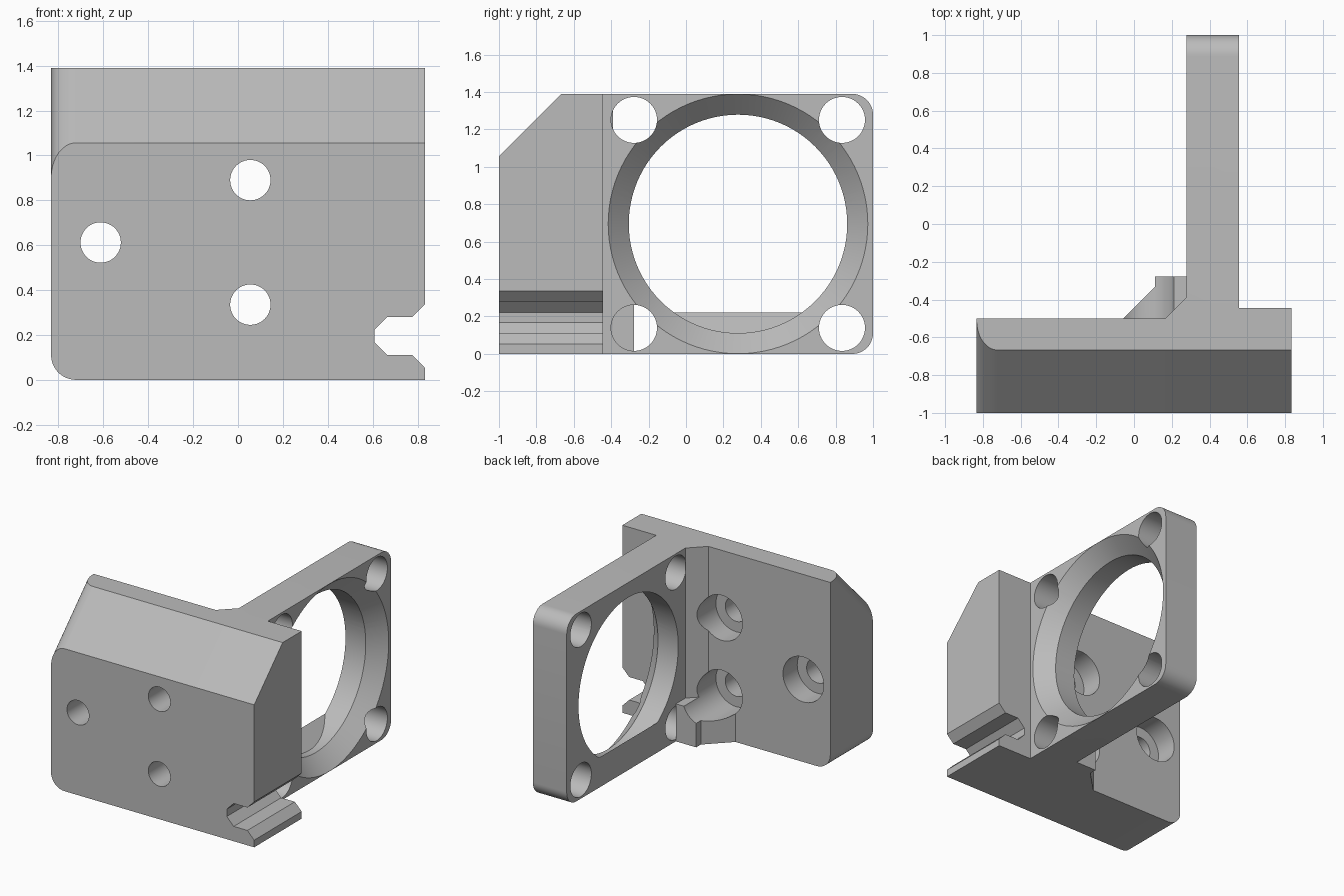
import bpy, bmesh, math
from mathutils import Matrix, Vector

if "Cube" in bpy.data.objects:
    bpy.data.objects.remove(bpy.data.objects["Cube"], do_unlink=True)

H = 1.39          # overall height
W = 0.833         # half width
R = 0.111         # edge rounding

grey = bpy.data.materials.new("plain grey")
grey.use_nodes = True
grey.diffuse_color = (0.5, 0.5, 0.5, 1)
grey.node_tree.nodes["Principled BSDF"].inputs["Base Color"].default_value = (0.5, 0.5, 0.5, 1)


def to_object(name, bm):
    bmesh.ops.recalc_face_normals(bm, faces=bm.faces)
    mesh = bpy.data.meshes.new(name)
    bm.to_mesh(mesh)
    bm.free()
    mesh.materials.append(grey)
    obj = bpy.data.objects.new(name, mesh)
    bpy.context.collection.objects.link(obj)
    return obj


def prism(name, points, axis, lo, hi, round_rule=None):
    """Extrude a profile along an axis; round the edges chosen by a rule."""
    place = {"x": lambda a, b, t: (t, a, b),
             "y": lambda a, b, t: (a, t, b),
             "z": lambda a, b, t: (a, b, t)}[axis]
    bm = bmesh.new()
    base = bm.faces.new([bm.verts.new(place(a, b, lo)) for a, b in points])
    ext = bmesh.ops.extrude_face_region(bm, geom=[base], use_keep_orig=True)
    moved = [g for g in ext["geom"] if isinstance(g, bmesh.types.BMVert)]
    bmesh.ops.translate(bm, verts=moved, vec=Vector(place(0, 0, hi - lo)))
    bmesh.ops.recalc_face_normals(bm, faces=bm.faces)
    if round_rule:
        edges = [e for e in bm.edges if round_rule(e.verts[0].co, e.verts[1].co)]
        bmesh.ops.bevel(bm, geom=edges, offset=R, segments=12, profile=0.5,
                        affect="EDGES", clamp_overlap=False)
    return to_object(name, bm)


def box(name, x, y, z, round_rule=None):
    return prism(name, [(x[0], y[0]), (x[1], y[0]), (x[1], y[1]), (x[0], y[1])],
                 "z", z[0], z[1], round_rule)


def rod(name, axis, a, b, lo, hi, r1, r2=None, segments=48):
    """Cylinder or cone along x (centre y, z) or y (centre x, z)."""
    mid = (lo + hi) / 2
    if axis == "x":
        m = Matrix.Translation((mid, a, b)) @ Matrix.Rotation(math.pi / 2, 4, "Y")
    else:
        m = Matrix.Translation((a, mid, b)) @ Matrix.Rotation(-math.pi / 2, 4, "X")
    bm = bmesh.new()
    bmesh.ops.create_cone(bm, cap_ends=True, segments=segments, radius1=r1,
                          radius2=r1 if r2 is None else r2, depth=hi - lo, matrix=m)
    return to_object(name, bm)


def combine(target, tool, operation):
    mod = target.modifiers.new(tool.name, "BOOLEAN")
    mod.solver = "EXACT"
    mod.operation = operation
    mod.object = tool
    bpy.context.view_layer.update()
    graph = bpy.context.evaluated_depsgraph_get()
    mesh = bpy.data.meshes.new_from_object(target.evaluated_get(graph))
    target.modifiers.clear()
    target.data = mesh
    bpy.data.objects.remove(tool, do_unlink=True)


# Mounting block with sloped top front and rounded outer edges
def block_edges(p, q):
    outer = p.x < -W + 0.01 and q.x < -W + 0.01
    bottom = p.z < 0.01 and q.z < 0.01
    slope = abs(p.z - q.z) > 0.1 and abs(p.y - q.y) > 0.1
    return outer and (bottom or slope)


bracket = prism("fan_bracket",
                [(-1, 0), (-0.5, 0), (-0.5, H), (-0.667, H), (-1, 1.056)],
                "x", -W, W, block_edges)

# Fan frame with rounded far corners
frame = box("fan_frame", (0.278, 0.555), (-0.6, 1), (0, H),
            lambda p, q: min(p.y, q.y) > 0.99 and abs(p.x - q.x) > 0.1)

# Air opening: straight bore with a flared mouth
CY, CZ = 0.278, H / 2
combine(frame, rod("bore", "x", CY, CZ, 0.2, 0.6, 0.584, segments=96), "DIFFERENCE")
combine(frame, rod("flare", "x", CY, CZ, 0.444, 0.565, 0.584, 0.704, segments=96), "DIFFERENCE")

# Screw holes in the frame corners
for sy in (-1, 1):
    for sz in (-1, 1):
        combine(frame, rod("corner_hole", "x", CY + sy * 0.556, CZ + sz * 0.556,
                           0.2, 0.6, 0.123), "DIFFERENCE")

# Small ramp in the bottom of the bore
combine(frame, prism("bore_ramp", [(0.278, 0.222), (0.389, 0.111), (0.389, 0.05), (0.278, 0.05)],
                     "y", -0.1, 0.65), "UNION")

# Join frame, side step, corner gusset and low boss to the block
combine(bracket, frame, "UNION")
combine(bracket, box("side_step", (0.4, W), (-0.6, -0.444), (0, H)), "UNION")
combine(bracket, prism("gusset", [(0.167, -0.5), (0.167, -0.55), (0.33, -0.55),
                                  (0.278, -0.389)], "z", 0, H), "UNION")
combine(bracket, prism("low_boss", [(-0.056, -0.5), (-0.056, -0.55), (0.278, -0.55),
                                    (0.278, -0.278), (0.111, -0.278), (0.111, -0.333)],
                       "z", 0, 0.278), "UNION")

# Counterbored mounting holes, open toward the back
for x, z in ((0.055, 0.335), (0.055, 0.89), (-0.612, 0.612)):
    combine(bracket, rod("mount_hole", "y", x, z, -1.1, -0.6, 0.09), "DIFFERENCE")
    combine(bracket, rod("counterbore", "y", x, z, -0.667, -0.2, 0.167), "DIFFERENCE")

# Side slot with chamfered mouth
slot = [(0.9, 0.405), (0.777, 0.28), (0.665, 0.28), (0.608, 0.222)]
slot += [(x, 0.39 - z) for x, z in reversed(slot)]
combine(bracket, prism("side_slot", slot, "y", -1.1, -0.4), "DIFFERENCE")

# Smooth curved walls, keep sharp edges
bpy.ops.object.select_all(action="DESELECT")
bracket.select_set(True)
bpy.context.view_layer.objects.active = bracket
bpy.ops.object.shade_smooth_by_angle(angle=math.radians(30))
